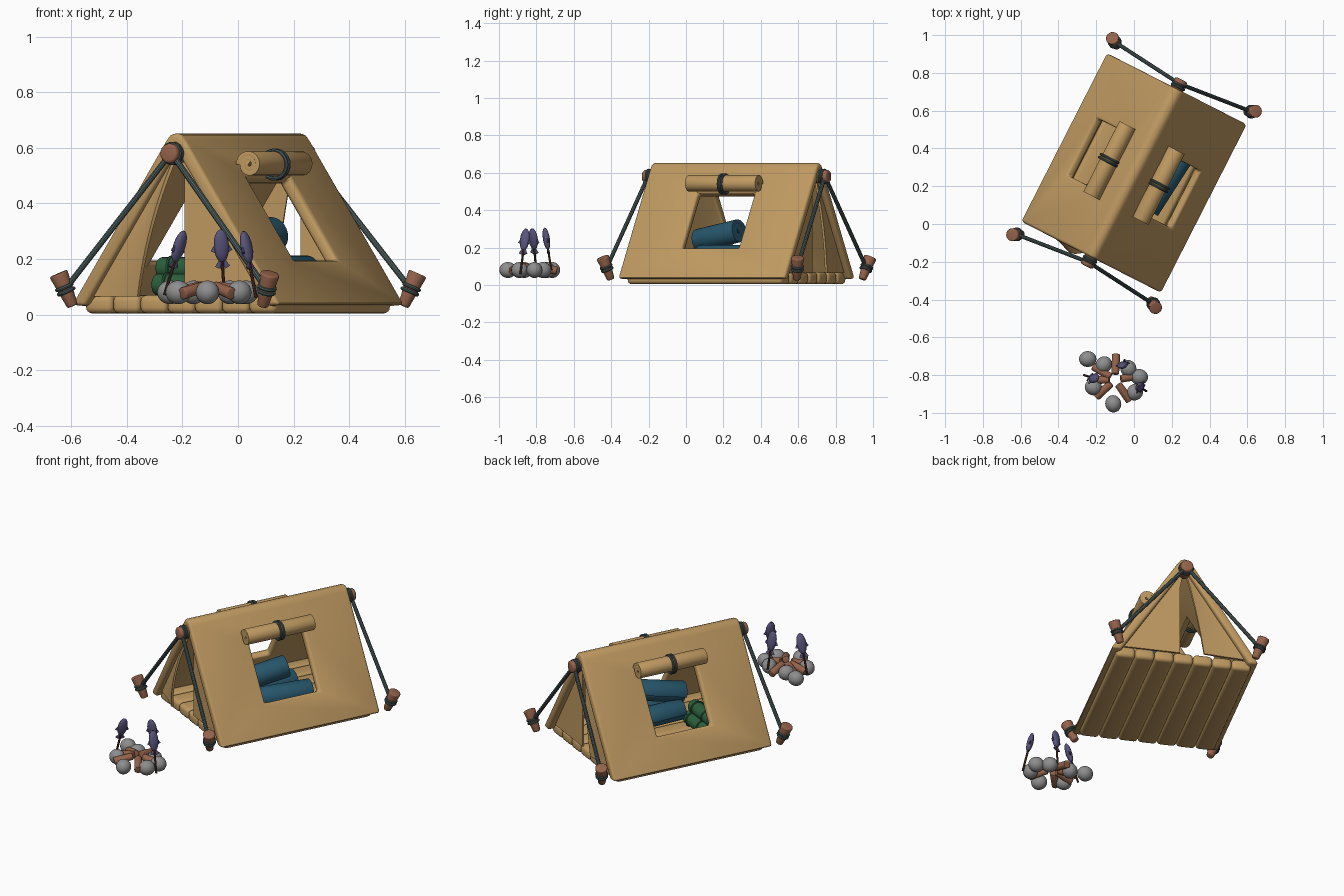
import bpy, bmesh, math
from mathutils import Matrix, Vector

if "Cube" in bpy.data.objects:
    bpy.data.objects.remove(bpy.data.objects["Cube"])

T = Matrix.Translation((0, 0.27, 0)) @ Matrix.Rotation(math.radians(-27), 4, 'Z')  # tent frame
I = Matrix.Identity(4)


def material(name, *c):
    m = bpy.data.materials.new(name)
    m.diffuse_color = (*c, 1)
    m.use_nodes = True
    m.node_tree.nodes["Principled BSDF"].inputs["Base Color"].default_value = m.diffuse_color
    return m


CANVAS = material("canvas", .52, .32, .12)
WOOD = material("wood", .30, .125, .07)
ROPE = material("rope", .075, .11, .11)
BLUE = material("blue_cloth", .02, .095, .15)
GREEN = material("green_cloth", .025, .115, .045)
FISH = material("fish_skin", .10, .09, .20)
STICK = material("stick_bark", .08, .035, .02)
STONE = material("stone", .27, .27, .27)


def finish(bm, name, mat=None, M=I):
    bmesh.ops.recalc_face_normals(bm, faces=bm.faces)
    me = bpy.data.meshes.new(name)
    bm.to_mesh(me)
    bm.free()
    ob = bpy.data.objects.new(name, me)
    bpy.context.collection.objects.link(ob)
    ob.matrix_world = M
    if mat:
        me.materials.append(mat)
    return ob


def bevel(ob, w, seg=3):
    m = ob.modifiers.new("bevel", 'BEVEL')
    m.width, m.segments, m.limit_method, m.angle_limit = w, seg, 'ANGLE', math.radians(38)


def solidify(ob, t):
    m = ob.modifiers.new("solid", 'SOLIDIFY')
    m.thickness, m.offset = t, 0


def along(a, d):
    return Matrix.Translation(a) @ Vector(d).to_track_quat('Z', 'Y').to_matrix().to_4x4()


def rod(name, a, b, r1, r2, mat, M=I, w=0, seg=20):
    a, b = Vector(a), Vector(b)
    bm = bmesh.new()
    bmesh.ops.create_cone(bm, cap_ends=True, segments=seg, radius1=r1, radius2=r2,
                          depth=(b - a).length, matrix=along((a + b) / 2, b - a))
    ob = finish(bm, name, mat, M)
    if w:
        bevel(ob, w)
    return ob


def ring(name, p, d, R, r, mat, M=I):
    bpy.ops.mesh.primitive_torus_add(major_radius=R, minor_radius=r, major_segments=24, minor_segments=8)
    ob = bpy.context.object
    ob.name = name
    ob.matrix_world = M @ along(p, d)
    ob.data.materials.append(mat)


def spiral_roll(name, p, d, length, R, mat, flip=1):
    # rolled cloth with a spiral visible at both ends
    bm, n, t = bmesh.new(), 64, R * .32
    rows = []
    for i in range(n + 1):
        a = 2.3 * math.tau * i / n
        r = (R - t / 2) * (1 - .88 * i / n)
        rows.append([bm.verts.new((flip * r * math.cos(a), r * math.sin(a), z * length / 2)) for z in (-1, 1)])
    for p0, p1 in zip(rows, rows[1:]):
        bm.faces.new((p0[0], p1[0], p1[1], p0[1]))
    ob = finish(bm, name, mat, T @ along(p, d))
    solidify(ob, t)
    bevel(ob, .005, 2)


def box(bm, center, size, rot=I):
    bmesh.ops.create_cube(bm, size=1, matrix=Matrix.Translation(center) @ rot @ Matrix.Diagonal((*size, 1)))


# canvas roof: A-shaped profile extruded along the ridge
half = [(.365, .03), (.42, .035), (.04, .626), (.024, .646)]
outline = half + [(0, .655)] + [(-x, z) for x, z in reversed(half)] + [(0, .595)]
bm = bmesh.new()
face = bm.faces.new([bm.verts.new((x, -.5, z)) for x, z in outline])
ext = bmesh.ops.extrude_face_region(bm, geom=[face])
bmesh.ops.translate(bm, vec=(0, 1, 0), verts=[v for v in ext["geom"] if isinstance(v, bmesh.types.BMVert)])
roof = finish(bm, "tent_roof", CANVAS, T)

# window openings
bm = bmesh.new()
for s in (-1, 1):
    box(bm, (s * .215, 0, .345), (.2, .34, .35), Matrix.Rotation(-s * .557, 4, 'Y'))
cutter = finish(bm, "window_cutter", None, T)
cutter.hide_render = True
mod = roof.modifiers.new("windows", 'BOOLEAN')
mod.object, mod.operation, mod.solver = cutter, 'DIFFERENCE', 'EXACT'
bevel(roof, .015)

# padded floor
for i in range(7):
    bm = bmesh.new()
    box(bm, ((i - 3) * .110, 0, .037), (.110, .93, .066))
    bevel(finish(bm, f"floor_pad_{i}", CANVAS, T), .022, 4)


# end flaps: right one hangs closed, left one is drawn aside
def flap(name, inner, outer, y, bulge):
    bm, rows, n, m = bmesh.new(), [], 10, 8
    for i in range(n + 1):
        z = .065 + (.59 - .065) * i / n
        f = 1 - i / n
        a, b = inner(f), outer * f
        rows.append([bm.verts.new((a + (b - a) * j / m, y + bulge * math.sin(f * 2.2) * (1 - j / m) ** 1.5, z))
                     for j in range(m + 1)])
    for r0, r1 in zip(rows, rows[1:]):
        for j in range(m):
            bm.faces.new((r0[j], r0[j + 1], r1[j + 1], r1[j]))
    solidify(finish(bm, name, CANVAS, T), .012)


for s, side, w in ((-1, "front", .14), (1, "back", .11)):
    flap(side + "_closed_flap", lambda f: .022 * min(1, f * 6), .37, s * .46, 0)
    flap(side + "_open_flap", lambda f: -w * f ** .8, -.37, s * .465, -.06 if s < 0 else .02)

# ridge pole ends, pegs and guy ropes
for s in (-1, 1):
    tip = Vector((0, s * .53, .582))
    rod("ridge_pole_end", (0, s * .45, .580), (0, s * .555, .580), .036, .036, WOOD, T, .012)
    for k in (0, .014):
        ring("pole_lashing", (0, s * (.512 + k), .580), (0, 1, 0), .035, .007, ROPE, T)
    for x in (-1, 1):
        low, top = Vector((x * .384, s * .558, .03)), Vector((x * .428, s * .585, .148))
        rod("peg", low, top, .02, .035, WOOD, T, .006)
        for k in (.45, .58):
            ring("peg_lashing", low.lerp(top, k), top - low, .029, .007, ROPE, T)
        rod("guy_rope", tip, low.lerp(top, .52), .011, .011, ROPE, T, seg=10)

# rolled window covers with ties
for s in (-1, 1):
    spiral_roll("window_roll", (s * .15, 0, .54), (0, 1, 0), .42, .052, CANVAS, s)
    for y in (-.009, .009):
        ring("window_roll_tie", (s * .15, y, .54), (0, 1, 0), .051, .007, ROPE, T)

# bedding inside
for p, d, L in (((.17, .02, .145), (.1, 1, 0), .32), ((.03, .0, .145), (-.05, 1, 0), .32),
                ((.09, -.06, .258), (.15, 1, .2), .27)):
    spiral_roll("bed_roll", p, d, L, .074, BLUE)
for y, z in ((-.265, .107), (-.20, .107), (-.232, .167)):
    p = Vector((-.09, y, z))
    rod("green_bundle", p - Vector((.11, 0, 0)), p + Vector((.11, 0, 0)), .04, .04, GREEN, T, .014)
    for k in (-.06, .06):
        ring("green_bundle_tie", p + Vector((k, 0, 0)), (1, 0, 0), .039, .007, GREEN, T)

# campfire stones
for i, (x, y) in enumerate([(-.245, -.715), (-.16, -.745), (-.03, -.765), (.028, -.81), (.005, -.89),
                            (-.11, -.952), (-.215, -.865)]):
    bm = bmesh.new()
    bmesh.ops.create_uvsphere(bm, u_segments=20, v_segments=12, radius=.044,
                              matrix=Matrix.Translation((x, y, .08)) @ Matrix.Rotation(i, 4, 'Z')
                              @ Matrix.Diagonal((1.05, .96, .97, 1)))
    finish(bm, "fire_stone", STONE)

# campfire logs
c = Vector((-.1, -.825, 0))
for a in (88, 148, 180, 222, 305, 10):
    d = Vector((math.cos(math.radians(a)), math.sin(math.radians(a)), 0))
    rod("fire_log", c + d * .03 + Vector((0, 0, .10)), c + d * .135 + Vector((0, 0, .075)), .02, .022, WOOD, I, .004)

# fish on sticks leaning over the fire
for low, top, spin in (((-.265, -.80, .07), (-.195, -.822, .30), .9), ((-.05, -.72, .08), (-.063, -.755, .30), .2),
                       ((.065, -.885, .06), (.02, -.855, .30), 1.0)):
    low, top = Vector(low), Vector(top)
    rod("roasting_stick", low, top, .006, .006, STICK, seg=8)
    d = top - low
    M = Matrix.Translation(low.lerp(top, .76)) @ Vector((0, 0, 1)).rotation_difference(d).to_matrix().to_4x4() \
        @ Matrix.Rotation(spin, 4, 'Z')
    bm = bmesh.new()
    bmesh.ops.create_uvsphere(bm, u_segments=16, v_segments=12, radius=1, matrix=Matrix.Diagonal((.028, .018, .06, 1)))
    for sx, x, z, L, ang in ((1, .010, -.063, .035, .45), (1, -.010, -.063, .035, -.45),
                             (1, .023, -.005, .035, .4), (1, -.023, -.005, .035, -.4)):
        bmesh.ops.create_cone(bm, cap_ends=True, segments=10, radius1=.011, radius2=.006, depth=L,
                              matrix=Matrix.Translation((x, 0, z)) @ Matrix.Rotation(-ang, 4, 'Y')
                              @ Matrix.Diagonal((1, .4, 1, 1)))
    finish(bm, "roasted_fish", FISH, M)

# apply modifiers and smooth the surfaces
bpy.context.view_layer.update()
for ob in [o for o in bpy.data.objects if o.type == 'MESH' and o != cutter]:
    bpy.ops.object.select_all(action='DESELECT')
    ob.select_set(True)
    bpy.context.view_layer.objects.active = ob
    if ob.modifiers:
        bpy.ops.object.convert(target='MESH')
    bpy.ops.object.shade_smooth_by_angle(angle=math.radians(35))
bpy.data.objects.remove(cutter)
